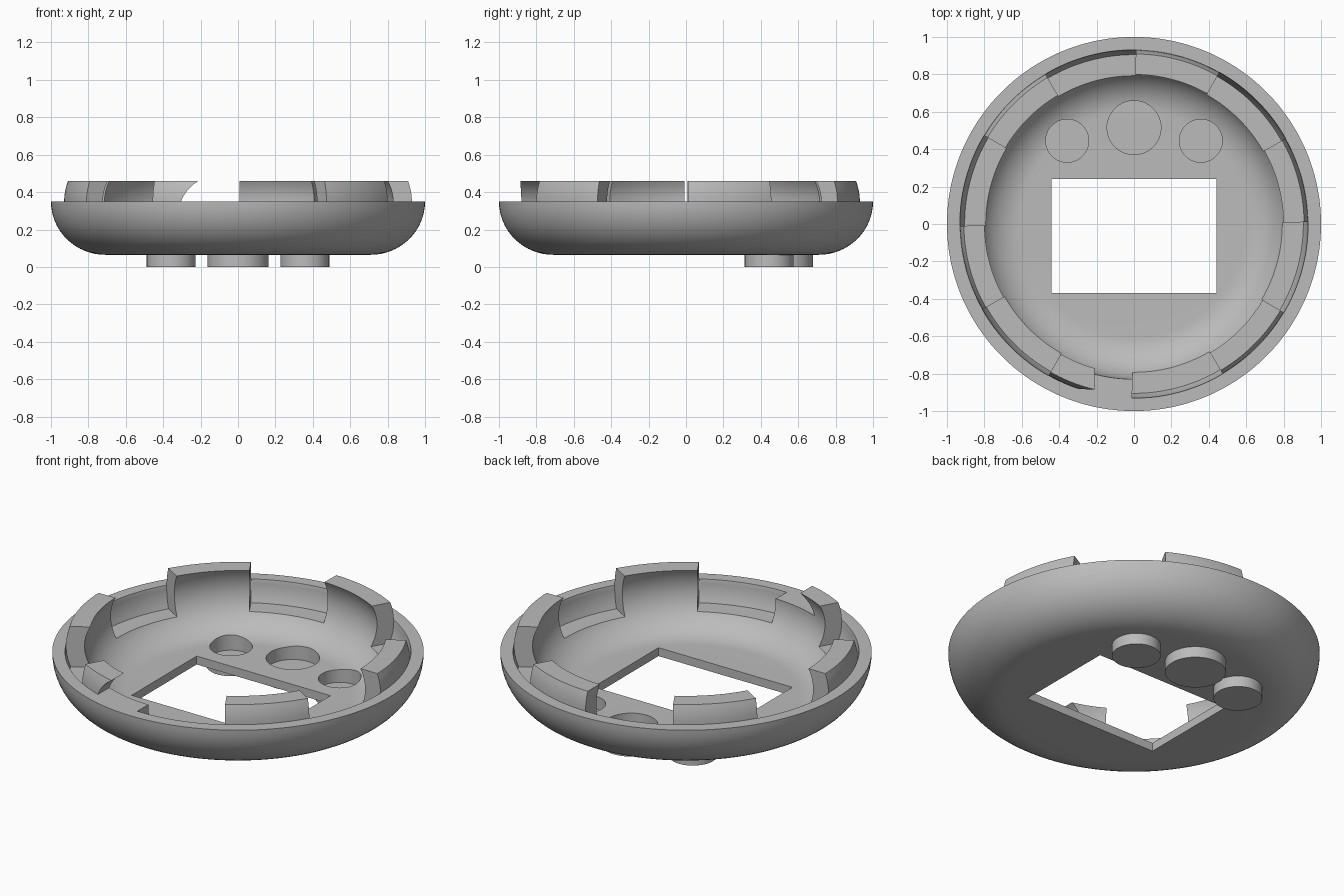
import bpy, bmesh, math
from math import sin, cos, radians, sqrt

cube = bpy.data.objects.get("Cube")
if cube:
    bpy.data.objects.remove(cube)

grey = bpy.data.materials.new("plain_grey")
grey.use_nodes = True
GREY = (0.5, 0.5, 0.5, 1)
grey.diffuse_color = GREY
grey.node_tree.nodes["Principled BSDF"].inputs["Base Color"].default_value = GREY

RIM_Z, TAB_Z, LEDGE_Z = 0.35, 0.46, 0.22
BEND_R, BEND_Z = 0.60, 0.345      # centre of the bowl's rounded section


def add_object(name, bm):
    bmesh.ops.recalc_face_normals(bm, faces=bm.faces)
    mesh = bpy.data.meshes.new(name)
    bm.to_mesh(mesh)
    bm.free()
    obj = bpy.data.objects.new(name, mesh)
    bpy.context.collection.objects.link(obj)
    mesh.materials.append(grey)
    return obj


def bend(radius, z):
    """Point of the rounded section at height z."""
    return BEND_R + sqrt(max(radius ** 2 - (z - BEND_Z) ** 2, 0)), z


def bend_points(radius, z0, z1, n):
    return [bend(radius, z0 + (z1 - z0) * i / n) for i in range(n + 1)]


def lathe(bm, profile, start=0, end=360, steps=180, centre=(0, 0)):
    """Sweep a closed (r, z) profile about a vertical axis."""
    full = end - start == 360
    rings = []
    for i in range(steps if full else steps + 1):
        a = radians(start + (end - start) * i / steps)
        rings.append([bm.verts.new((centre[0] + r * cos(a), centre[1] + r * sin(a), z))
                      for r, z in profile])
    n = len(profile)
    for i in range(steps):
        a, b = rings[i], rings[(i + 1) % len(rings)]
        for j in range(n):
            k = (j + 1) % n
            bm.faces.new((a[j], a[k], b[k], b[j]))
    if full:
        bmesh.ops.remove_doubles(bm, verts=bm.verts, dist=1e-5)
    else:
        bm.faces.new(rings[0])
        bm.faces.new(rings[-1])


def cut(target, bm):
    cutter = add_object("cutter", bm)
    cutter.hide_render = True
    mod = target.modifiers.new("cut", 'BOOLEAN')
    mod.operation, mod.solver, mod.object = 'DIFFERENCE', 'EXACT', cutter
    bpy.context.view_layer.objects.active = target
    bpy.ops.object.modifier_apply(modifier=mod.name)
    bpy.data.objects.remove(cutter)


def smooth(obj):
    bpy.ops.object.select_all(action='DESELECT')
    obj.select_set(True)
    bpy.context.view_layer.objects.active = obj
    bpy.ops.object.shade_smooth_by_angle(angle=radians(30))


# Bowl with a full raised collar
quarter = [radians(90 * i / 16) for i in range(17)]
profile = [(0, 0.065)]
profile += [(0.71 + 0.29 * sin(a), RIM_Z - 0.285 * cos(a)) for a in quarter]
profile += bend_points(0.33, RIM_Z, TAB_Z, 5)
profile += bend_points(0.23, TAB_Z, BEND_Z, 6)
profile += [(BEND_R + 0.23 * cos(a), BEND_Z - 0.23 * sin(a)) for a in quarter[1:]]
profile += [(0, 0.115)]
bm = bmesh.new()
lathe(bm, profile)
bowl = add_object("bowl_shell", bm)

# Six recessed ledges, leaving six raised tabs between them
ledge = [(0.74, LEDGE_Z)] + bend_points(0.33, LEDGE_Z, BEND_Z, 6)
ledge += [(0.934, 0.36), (0.934, 0.5), (0.74, 0.5)]
bm = bmesh.new()
for i in range(6):
    lathe(bm, ledge, 60 * i + 29.4, 60 * i + 60.6, 16)
cut(bowl, bm)

# Round notch through the front tab, down to the rim
bm = bmesh.new()
a0 = math.asin((RIM_Z - 0.27) / 0.22)
angles = [a0 + (math.pi - 2 * a0) * i / 32 for i in range(33)]
face = bm.faces.new([bm.verts.new((-0.1 + 0.22 * cos(a), -1.2, 0.27 + 0.22 * sin(a)))
                     for a in angles])
ext = bmesh.ops.extrude_face_region(bm, geom=[face])
bmesh.ops.translate(bm, vec=(0, 0.6, 0),
                    verts=[v for v in ext["geom"] if isinstance(v, bmesh.types.BMVert)])
cut(bowl, bm)

# Rectangular window in the floor
bm = bmesh.new()
bmesh.ops.create_cube(bm, size=1)
bmesh.ops.scale(bm, vec=(0.88, 0.61, 0.3), verts=bm.verts)
bmesh.ops.translate(bm, vec=(0, -0.065, 0.09), verts=bm.verts)
cut(bowl, bm)

# Hollow buttons under the floor, open to the inside
buttons = [("right_button", -0.357, 0.445, 0.115, 0.131),
           ("middle_button", 0, 0.515, 0.144, 0.164),
           ("left_button", 0.357, 0.445, 0.115, 0.131)]
for name, x, y, inner, outer in buttons:
    bm = bmesh.new()
    lathe(bm, [(0, 0), (inner, 0), (inner, 0.2), (0, 0.2)], steps=64, centre=(x, y))
    cut(bowl, bm)
    bm = bmesh.new()
    lathe(bm, [(0, 0), (outer, 0), (outer, 0.08), (inner, 0.08), (inner, 0.04), (0, 0.04)],
          steps=64, centre=(x, y))
    smooth(add_object(name, bm))

smooth(bowl)
